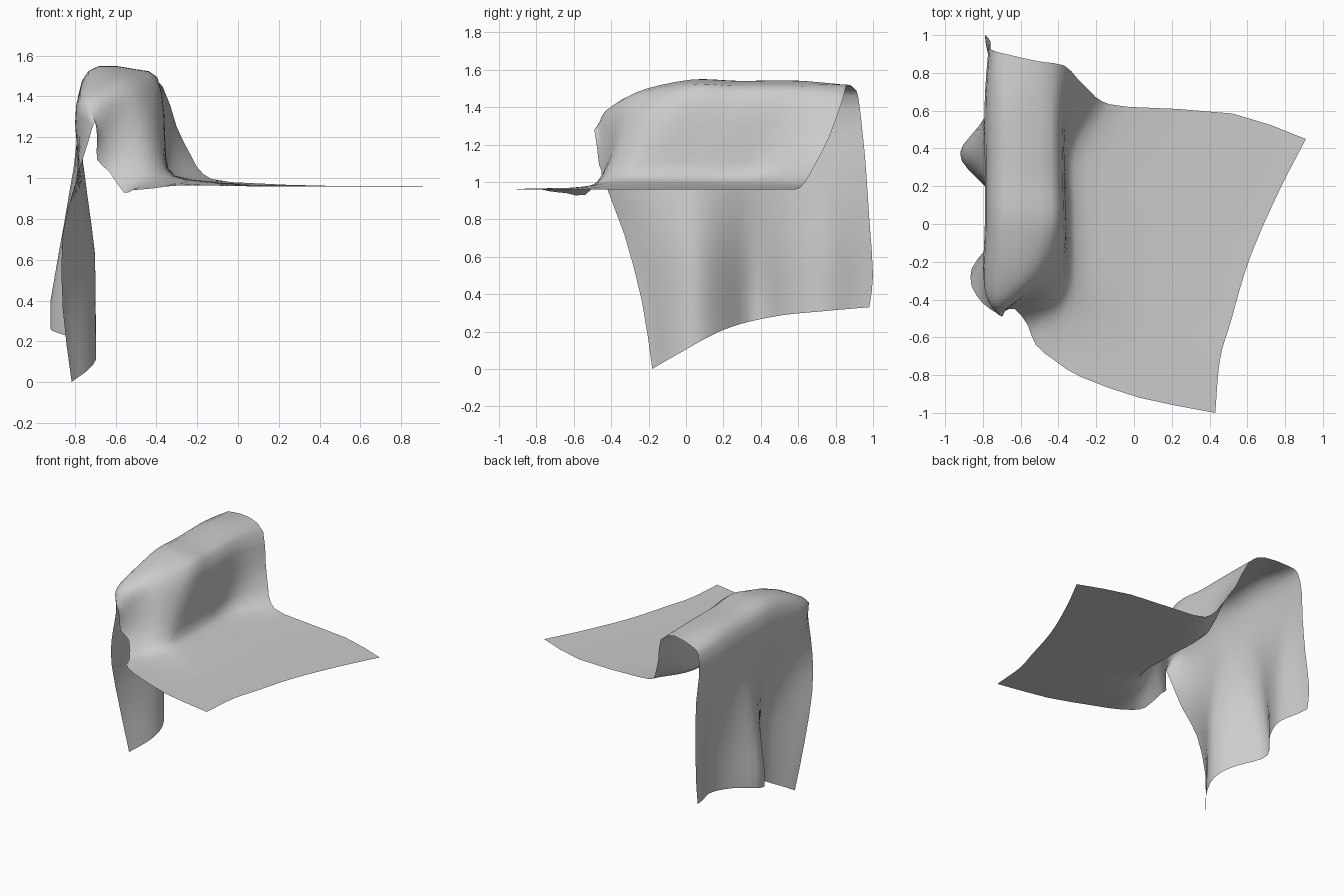
import bpy, math
from mathutils import Vector

if "Cube" in bpy.data.objects:
    bpy.data.objects.remove(bpy.data.objects["Cube"])

# Free front edge of the cloth: hem corner, up over the arm, out along the seat
FRONT = [(-.82, -.18, 0), (-.86, -.235, .36), (-.86, -.33, .72), (-.80, -.42, .96),
         (-.73, -.47, 1.19), (-.70, -.49, 1.28), (-.69, -.475, 1.18), (-.69, -.465, 1.09),
         (-.63, -.45, 1.03), (-.56, -.54, .93), (-.52, -.64, .94), (-.41, -.73, .95),
         (-.28, -.81, .965), (.03, -.92, .96), (.43, -1, .96)]
# Row where the cloth rounds the front of the arm
NOSE = [(-.765, -.06, .07), (-.775, -.07, .40), (-.775, -.12, .75), (-.78, -.20, 1.05),
        (-.795, -.30, 1.25), (-.77, -.39, 1.38), (-.67, -.39, 1.41), (-.54, -.32, 1.42),
        (-.455, -.32, 1.28), (-.415, -.36, 1.11), (-.385, -.42, 1.01), (-.32, -.48, .985),
        (-.15, -.55, .97), (.10, -.66, .96), (.455, -.72, .96)]
# Free back edge
BACK = [(-.79, .98, .33), (-.79, 1.0, .50), (-.77, .98, .80), (-.76, .96, 1.10),
        (-.77, .94, 1.30), (-.75, .92, 1.46), (-.68, .90, 1.50), (-.50, .86, 1.52),
        (-.37, .84, 1.45), (-.30, .77, 1.25), (-.23, .70, 1.11), (-.17, .65, 1.02),
        (-.03, .62, .98), (.52, .585, .96), (.91, .45, .96)]
# Constant x, z section over the arm
SECTION = [(-.78, .27), (-.78, .52), (-.78, .78), (-.78, 1.05), (-.79, 1.30), (-.765, 1.47),
           (-.68, 1.54), (-.50, 1.525), (-.40, 1.48), (-.365, 1.30), (-.355, 1.10),
           (-.31, 1.01), (-.12, .98)]


def spline(points, steps):
    """Interpolating curve through the points."""
    p = [Vector(q) for q in points]
    p = [2 * p[0] - p[1]] + p + [2 * p[-1] - p[-2]]
    out = []
    for i in range(1, len(p) - 2):
        a, b, c, d = p[i - 1:i + 3]
        for s in range(steps):
            t = s / steps
            out.append(0.5 * (2 * b + (c - a) * t + (2 * a - 5 * b + 4 * c - d) * t * t
                              + (3 * b - a - 3 * c + d) * t ** 3))
    return out + [p[-2]]


def middle_row(t, hem_z):
    """Row across the cloth at fraction t from front edge to back edge."""
    row = []
    for i, (f, b) in enumerate(zip(FRONT, BACK)):
        q = Vector(f).lerp(Vector(b), t)
        if i < len(SECTION):
            q.x, q.z = SECTION[i]
        else:
            q.x -= 0.09 * math.sin(math.pi * t)
        row.append(q)
    row[0].z = hem_z
    return row


def fold(q):
    """Vertical folds in the hanging side, fading out towards the arm."""
    if q.x < -.6:
        inward = min(1, max(0, (1.25 - q.z) / .6))
        outward = min(1, max(0, (1.2 - q.z) / .8))
        q.x += (inward * .075 * math.exp(-((q.y - .05) / .14) ** 2)
                - outward * .14 * math.exp(-((q.y - .37) / .14) ** 2)
                + inward * .05 * math.exp(-((q.y - .74) / .14) ** 2))
    return q


# Draped cloth: rows lofted front to back
rows = [FRONT, NOSE, middle_row(.33, .21), middle_row(.56, .28), middle_row(.8, .31), BACK]
rows = [spline(r, 2) for r in rows]
columns = [spline(c, 6) for c in zip(*rows)]
n = len(columns[0])
verts = [fold(q) for c in columns for q in c]
faces = [(i * n + j, (i + 1) * n + j, (i + 1) * n + j + 1, i * n + j + 1)
         for i in range(len(columns) - 1) for j in range(n - 1)]
mesh = bpy.data.meshes.new("draped_cloth")
mesh.from_pydata(verts, [], faces)
mesh.shade_smooth()
cloth = bpy.data.objects.new("draped_cloth", mesh)
bpy.context.collection.objects.link(cloth)
